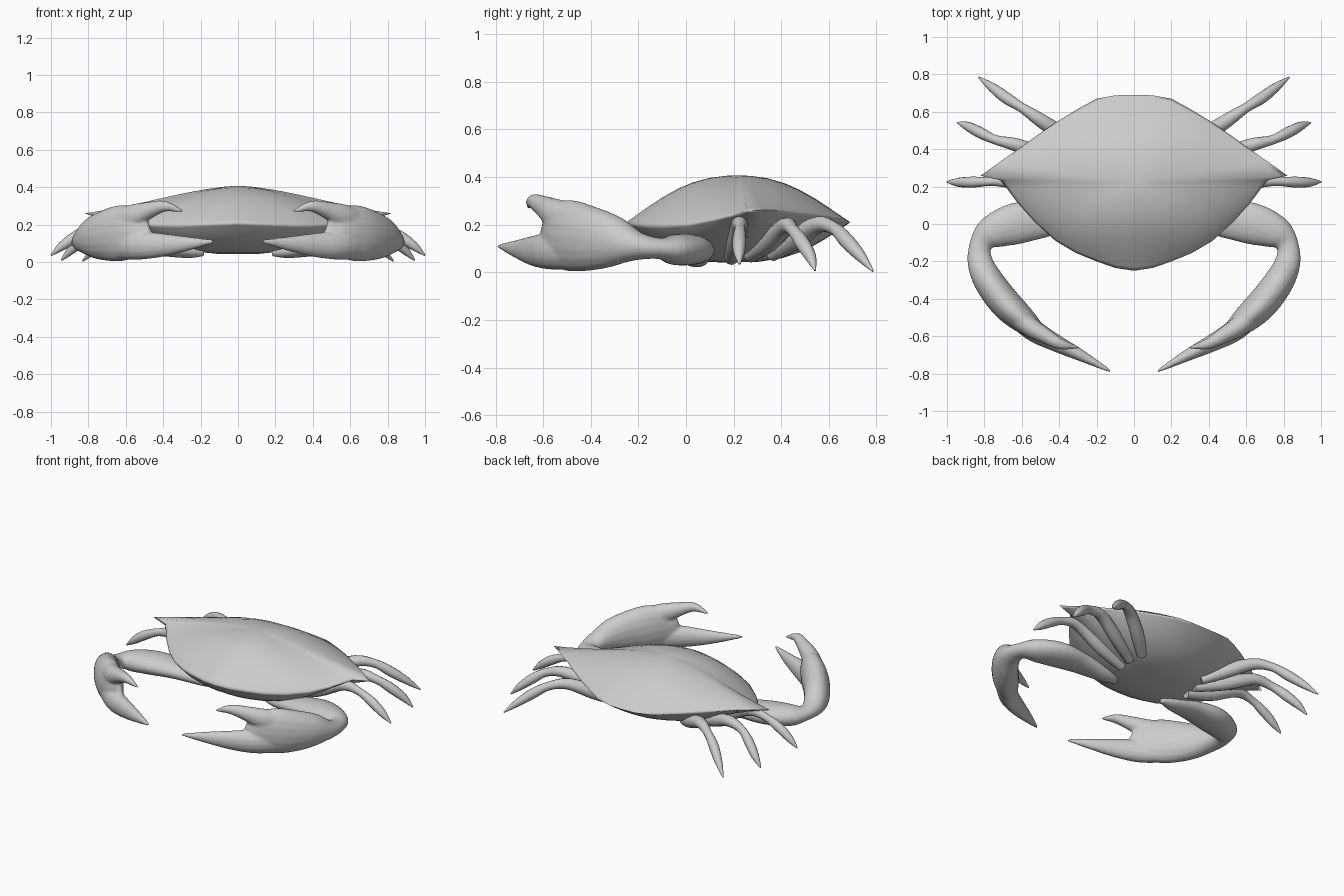
import bpy, bmesh, math
from mathutils import Vector

if "Cube" in bpy.data.objects:
    bpy.data.objects.remove(bpy.data.objects["Cube"])


def finish(bm, name, angle=50):
    bmesh.ops.recalc_face_normals(bm, faces=bm.faces)
    me = bpy.data.meshes.new(name)
    bm.to_mesh(me)
    bm.free()
    ob = bpy.data.objects.new(name, me)
    bpy.context.collection.objects.link(ob)
    bpy.ops.object.select_all(action='DESELECT')
    bpy.context.view_layer.objects.active = ob
    ob.select_set(True)
    bpy.ops.object.shade_smooth_by_angle(angle=math.radians(angle))
    return ob


def bridge(bm, a, b):
    n = len(a)
    for i in range(n):
        bm.faces.new((a[i], a[(i + 1) % n], b[(i + 1) % n], b[i]))


def spline(pts, steps):
    """Catmull-Rom through stations of (x, y, z, half width, half height)."""
    p = [pts[0]] + list(pts) + [pts[-1]]
    out = []
    for i in range(1, len(p) - 2):
        for s in range(steps):
            t = s / steps
            out.append([0.5 * (2 * b + (c - a) * t + (2 * a - 5 * b + 4 * c - d) * t * t
                               + (3 * b - a - 3 * c + d) * t ** 3)
                        for a, b, c, d in zip(p[i - 1], p[i], p[i + 1], p[i + 2])])
    out.append(list(pts[-1]))
    return out


def tube(bm, stations, side, sides=14, steps=4):
    st = spline(stations, steps)
    pos = [Vector((s[0] * side, s[1], s[2])) for s in st]
    rings = []
    for i, s in enumerate(st):
        tan = (pos[min(i + 1, len(pos) - 1)] - pos[max(i - 1, 0)]).normalized()
        across = tan.cross(Vector((0, 0, 1))).normalized()
        up = across.cross(tan)
        w, h = max(s[3], 0.003), max(s[4], 0.003)
        rings.append([bm.verts.new(pos[i] + across * w * math.cos(a) + up * h * math.sin(a))
                      for a in (2 * math.pi * k / sides for k in range(sides))])
    for a, b in zip(rings, rings[1:]):
        bridge(bm, a, b)
    bm.faces.new(rings[0])
    bm.faces.new(rings[-1])


# Carapace: rim outline (right half) with spikes, easing into an oval dome and belly
half = [(0, -.25, .21), (.1, -.235, .205), (.2, -.2, .2), (.31, -.155, .195), (.42, -.09, .195),
        (.53, .01, .2), (.62, .11, .22), (.68, .19, .24), (.715, .235, .252), (.82, .258, .26),
        (.72, .33, .262), (.62, .4, .26), (.51, .48, .25), (.4, .555, .24), (.3, .615, .23),
        (.2, .67, .22), (.1, .688, .212), (0, .69, .21)]
rim = half + [(-x, y, z) for x, y, z in half[-2:0:-1]]
CY = .22
bm = bmesh.new()


def shell_ring(t, z_mid, p_front, p_side, p_back):
    ring = []
    for x, y, z in rim:
        dy = y - CY
        oval = .93 / math.hypot(x / .74, dy / .47)
        k = t * (oval + (1 - oval) * t ** 5)
        s = (x / .74) ** 2 / ((x / .74) ** 2 + (dy / .47) ** 2)
        power = p_side * s + (p_front if dy < 0 else p_back) * (1 - s)
        ring.append(bm.verts.new((x * k, CY + dy * k, z + (z_mid - z) * (1 - t ** power))))
    return ring


edge = shell_ring(1, .2, 1, 1, 1)
for levels, z_mid, powers in (((.97, .92, .84, .72, .58, .44, .28, .12), .407, (2.3, 1.5, 2.2)),
                              ((.98, .94, .88, .8, .7, .58, .42, .2), .042, (4, 2.2, 2.6))):
    last = edge
    for t in levels:
        ring = shell_ring(t, z_mid, *powers)
        bridge(bm, last, ring)
        last = ring
    tip = bm.verts.new((0, CY, z_mid))
    for i in range(len(last)):
        bm.faces.new((last[i], last[(i + 1) % len(last)], tip))
finish(bm, "carapace", 110)

# Claw arm with palm, and the two fingers
arm = [(.18, .05, .05, .02, .02), (.27, .045, .06, .055, .04), (.45, .025, .085, .09, .052),
       (.62, .005, .095, .112, .066), (.76, -.045, .095, .09, .064), (.82, -.11, .1, .06, .045),
       (.823, -.2, .11, .068, .06), (.78, -.3, .13, .08, .108), (.7, -.41, .143, .084, .139),
       (.62, -.49, .155, .077, .15), (.54, -.555, .165, .055, .125), (.475, -.595, .19, .015, .04)]
lower = [(.68, -.44, .1, .06, .088), (.55, -.56, .09, .06, .08), (.42, -.635, .09, .047, .066),
         (.28, -.705, .097, .031, .041), (.125, -.788, .11, .008, .009)]
upper = [(.68, -.44, .2, .06, .075), (.57, -.54, .24, .055, .068), (.48, -.595, .275, .043, .047),
         (.39, -.643, .298, .029, .029), (.295, -.66, .27, .007, .008)]

# Walking legs
legs = {
    "front": [(.26, .19, .06, .03, .03), (.45, .21, .12, .04, .045), (.64, .225, .2, .036, .036),
              (.76, .227, .185, .023, .025), (.86, .224, .14, .029, .03), (.94, .223, .085, .024, .024),
              (1.0, .225, .035, .004, .004)],
    "middle": [(.26, .27, .07, .03, .03), (.44, .35, .13, .04, .045), (.62, .42, .195, .036, .036),
               (.74, .45, .175, .025, .027), (.82, .487, .125, .03, .032), (.89, .523, .065, .024, .024),
               (.945, .542, .008, .004, .004)],
    "rear": [(.24, .36, .075, .03, .03), (.36, .46, .14, .042, .045), (.5, .555, .2, .037, .036),
             (.6, .622, .185, .026, .027), (.68, .672, .135, .031, .032), (.76, .732, .07, .024, .024),
             (.83, .785, .005, .004, .004)],
}
for side, label in ((1, "right"), (-1, "left")):
    # Claw: three overlapping tubes fused into one smooth skin
    bm = bmesh.new()
    tube(bm, arm, side, 18)
    tube(bm, lower, side)
    tube(bm, upper, side)
    claw = finish(bm, f"{label}_claw")
    fuse = claw.modifiers.new("fuse", 'REMESH')
    fuse.mode = 'VOXEL'
    fuse.voxel_size = .008
    fuse.use_smooth_shade = True
    soft = claw.modifiers.new("soften", 'SMOOTH')
    soft.factor = .5
    soft.iterations = 8
    for name, st in legs.items():
        bm = bmesh.new()
        tube(bm, st, side, 12)
        finish(bm, f"{label}_{name}_leg")
